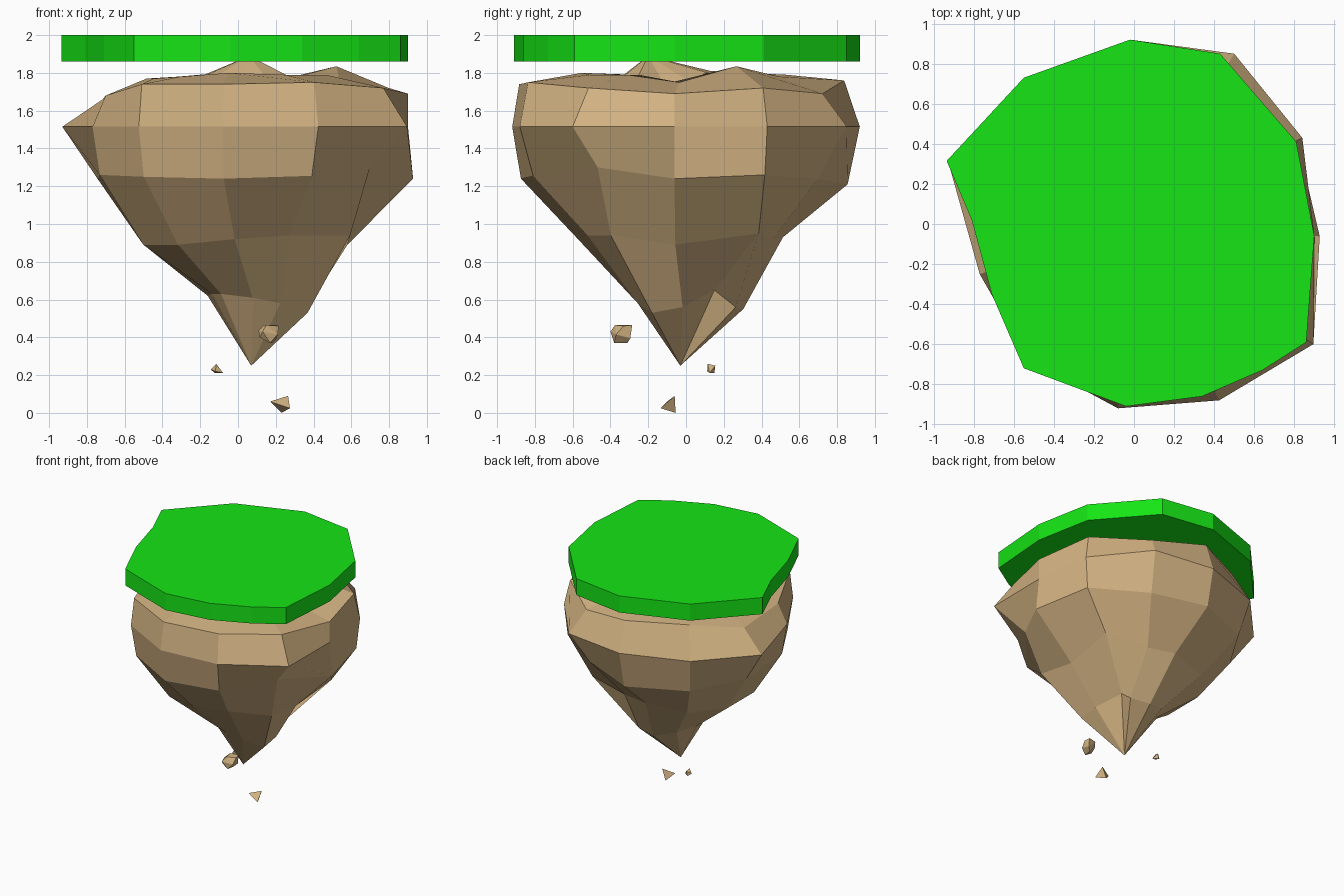
import bpy, bmesh

if "Cube" in bpy.data.objects:
    bpy.data.objects.remove(bpy.data.objects["Cube"])


def material(name, rgb):
    m = bpy.data.materials.new(name)
    m.diffuse_color = (*rgb, 1)
    m.use_nodes = True
    m.node_tree.nodes["Principled BSDF"].inputs["Base Color"].default_value = m.diffuse_color
    return m


GRASS = material("grass_green", (0.008, 0.78, 0.008))
ROCK = material("rock_brown", (0.65, 0.45, 0.225))


def finish(bm, name, mat):
    bmesh.ops.recalc_face_normals(bm, faces=bm.faces)
    mesh = bpy.data.meshes.new(name)
    bm.to_mesh(mesh)
    bm.free()
    mesh.materials.append(mat)
    ob = bpy.data.objects.new(name, mesh)
    bpy.context.collection.objects.link(ob)
    return ob


# Grass slab: extruded outline
outline = [(-.935, .315), (-.81, .02), (-.71, -.35), (-.55, -.72), (-.04, -.91),
           (.34, -.86), (.64, -.73), (.86, -.59), (.9, -.06), (.81, .41),
           (.43, .85), (-.02, .92), (-.55, .73)]
bm = bmesh.new()
base = bm.faces.new([bm.verts.new((x, y, 1.86)) for x, y in outline])
ext = bmesh.ops.extrude_face_region(bm, geom=[base], use_keep_orig=True)
top = [v for v in ext["geom"] if isinstance(v, bmesh.types.BMVert)]
bmesh.ops.translate(bm, verts=top, vec=(0, 0, .14))
finish(bm, "grass_slab", GRASS)

# Floating rock: eleven-sided girdle, scaled per corner into each ring
girdle = [(-.93, .32), (-.77, -.25), (-.525, -.68), (-.08, -.92), (.425, -.88),
          (.895, -.6), (.9, -.06), (.84, .43), (.5, .85), (-.02, .92), (-.55, .73)]
N = len(girdle)
# each ring: centre, scales in percent, base height, height offsets in cm
rings = [
    ((.03, -.1), [25] * N, 1.78, [0, 1, 1, 1, 1, 1, -4, -2, 2, 3, 0]),
    ((0, 0), [52, 58, 58, 60, 58, 52, 60, 62, 58, 58, 58], 1.78,
     [-1, -1, 0, 2, 1, 1, -3, 5.5, 0, 1, 0]),
    ((0, 0), [77, 91, 97, 96, 95, 86, 100, 95, 85, 91, 85], 1.72,
     [-6, -4, 2, 2, 3, 0, -3, 0, -3, 4, 4]),
    ((0, 0), [100] * N, 1.515, [0] * N),
    ((0, 0), [80, 95, 95, 95, 92, 78, 103, 97, 82, 93, 90], 1.24,
     [0, 2, 1, 0, 1.5, 6, 0, 2, 0, -3, -2]),
    ((.03, -.02), [57, 69, 66, 60, 57, 63, 61, 62, 55, 58, 62], .92,
     [-3, -3, -3, 0, 2, 2, -3, -2, 0, 1, -2]),
    ((.1, 0), [28, 31, 31, 29, 29, 30, 30, 35, 31, 33, 32], .59,
     [3, 4, 3, 2, -1, -6, -3, 6, -3, -4, 1]),
]
bm = bmesh.new()
loops = [[bm.verts.new((cx + x * s / 100, cy + y * s / 100, z + d / 100))
          for (x, y), s, d in zip(girdle, scales, dz)]
         for (cx, cy), scales, z, dz in rings]
# a few chipped corners on the lower rings
loops[5][7].co = (.605, .385, .95)
loops[5][8].co = (.25, .46, .92)
loops[6][7].co = (.25, .15, .65)
loops[6][2].co = (-.09, -.19, .63)
for a, b in zip(loops, loops[1:]):
    for i in range(N):
        j = (i + 1) % N
        bm.faces.new((a[i], a[j], b[j], b[i]))
# upper spike touching the slab, and the bottom tip
for loop, point in ((loops[0], (.06, -.2, 1.89)), (loops[-1], (.07, -.03, .25))):
    apex = bm.verts.new(point)
    for i in range(N):
        bm.faces.new((loop[i], loop[(i + 1) % N], apex))
finish(bm, "floating_rock", ROCK)


# Falling fragments: convex hulls of a few points
def fragment(name, points):
    bm = bmesh.new()
    for p in points:
        bm.verts.new(p)
    bmesh.ops.convex_hull(bm, input=bm.verts)
    finish(bm, name, ROCK)


fragment("large_fragment", [(.108, -.34, .435), (.135, -.3, .465), (.205, -.285, .465),
                            (.215, -.33, .46), (.15, -.375, .465), (.13, -.4, .43),
                            (.115, -.37, .4), (.17, -.38, .37), (.205, -.295, .395),
                            (.18, -.31, .37), (.21, -.37, .415)])
fragment("small_fragment", [(-.145, .13, .23), (-.115, .115, .26), (-.11, .155, .25),
                            (-.08, .125, .212), (-.12, .15, .21), (-.12, .112, .22)])
fragment("bottom_fragment", [(.17, -.1, .06), (.265, -.06, .09),
                             (.275, -.135, .025), (.23, -.055, 0)])
